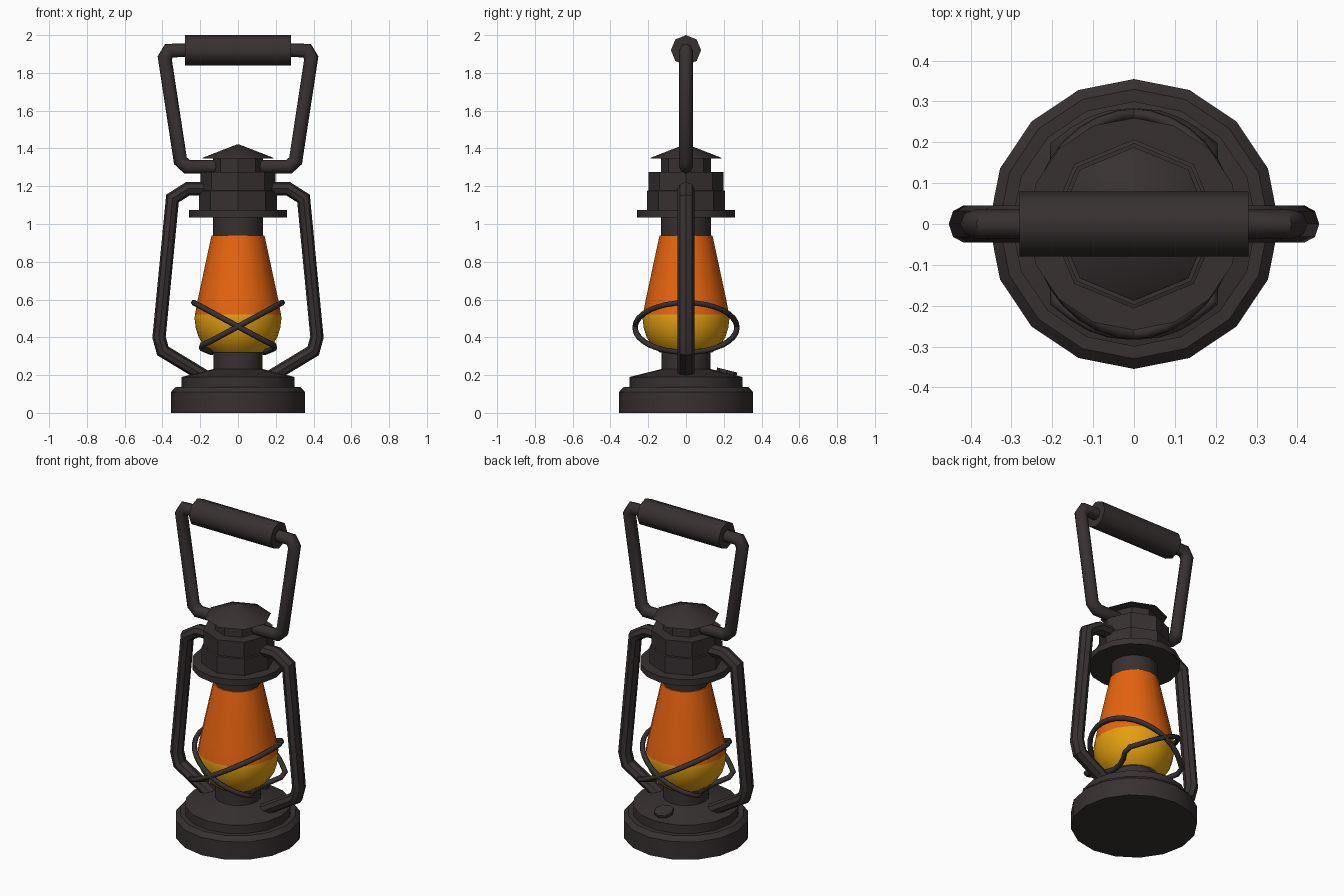
import bpy, bmesh, math
from mathutils import Vector, Matrix

if "Cube" in bpy.data.objects:
    bpy.data.objects.remove(bpy.data.objects["Cube"])


def material(name, rgb):
    m = bpy.data.materials.new(name)
    m.diffuse_color = (*rgb, 1)
    m.use_nodes = True
    m.node_tree.nodes["Principled BSDF"].inputs["Base Color"].default_value = m.diffuse_color
    return m


IRON = material("dark_iron", (0.040, 0.030, 0.031))
ORANGE = material("orange_glass", (0.79, 0.127, 0.005))
YELLOW = material("yellow_glow", (0.77, 0.35, 0.005))


def finish(name, bm, mats, angle):
    bmesh.ops.recalc_face_normals(bm, faces=bm.faces)
    me = bpy.data.meshes.new(name)
    bm.to_mesh(me)
    bm.free()
    ob = bpy.data.objects.new(name, me)
    bpy.context.collection.objects.link(ob)
    for m in mats:
        me.materials.append(m)
    bpy.ops.object.select_all(action='DESELECT')
    bpy.context.view_layer.objects.active = ob
    ob.select_set(True)
    bpy.ops.object.shade_smooth_by_angle(angle=math.radians(angle))
    return ob


def skin(bm, rings, closed=False):
    """Bridge rings of points with quads; cap the ends if open."""
    vs = [[bm.verts.new(p) for p in r] for r in rings]
    n = len(vs[0])
    pairs = list(zip(vs, vs[1:])) + ([(vs[-1], vs[0])] if closed else [])
    for a, b in pairs:
        for i in range(n):
            j = (i + 1) % n
            bm.faces.new((a[i], a[j], b[j], b[i]))
    if not closed:
        bm.faces.new(vs[0])
        bm.faces.new(vs[-1])


def lathe(name, profile, sides, mats=(IRON,), angle=30, matrix=None, split=None):
    """Revolve (radius, z) points; faces below split take the second material."""
    bm = bmesh.new()
    skin(bm, [[(r * math.cos(2 * math.pi * i / sides), r * math.sin(2 * math.pi * i / sides), z)
               for i in range(sides)] for r, z in profile])
    if split:
        for f in bm.faces:
            f.material_index = int(f.calc_center_median().z < split)
    if matrix:
        bm.transform(matrix)
    return finish(name, bm, mats, angle)


def sweep(name, path, normal, r_normal, r_side, sides, angle, closed=False):
    """Mitred tube along a path that bends around the given normal, mirrored in x."""
    pts = [Vector(p) for p in path]
    n = len(pts)
    rings = []
    for i, p in enumerate(pts):
        prev = pts[i - 1] if i or closed else None
        nxt = pts[(i + 1) % n] if i < n - 1 or closed else None
        d0 = (p - prev).normalized() if prev else (nxt - p).normalized()
        d1 = (nxt - p).normalized() if nxt else d0
        t = (d0 + d1).normalized()
        a = (normal - t * normal.dot(t)).normalized()
        b = t.cross(a) / t.dot(d0)
        rings.append([p + a * r_normal * math.cos(2 * math.pi * k / sides)
                      + b * r_side * math.sin(2 * math.pi * k / sides) for k in range(sides)])
    bm = bmesh.new()
    skin(bm, rings, closed)
    ob = finish(name, bm, [IRON], angle)
    mod = ob.modifiers.new("mirror", 'MIRROR')
    mod.use_mirror_merge = False
    return ob


# Fuel tank base with burner neck
lathe("base", [(0.355, 0), (0.355, 0.11), (0.33, 0.137), (0.30, 0.137), (0.30, 0.19),
               (0.13, 0.232), (0.13, 0.33)], 16)

# Filler cap lying on the sloped tank top, at the back
lathe("filler_cap", [(0.055, -0.02), (0.055, 0.014)], 8,
      matrix=Matrix.Translation((0, 0.215, 0.213)) @ Matrix.Rotation(math.radians(-14), 4, 'X'))

# Glass globe: yellow below, orange above
lathe("glass_globe", [(0.14, 0.32), (0.18, 0.355), (0.208, 0.40), (0.224, 0.45), (0.23, 0.50),
                      (0.228, 0.52), (0.213, 0.60), (0.14, 0.94)], 16,
      (ORANGE, YELLOW), 40, split=0.52)

# Upper collar, rim and chimney
lathe("collar", [(0.132, 0.93), (0.132, 1.05)], 16)
lathe("rim", [(0.26, 1.035), (0.26, 1.073)], 16)
lathe("hood", [(0.207, 1.06), (0.207, 1.175), (0.198, 1.178), (0.198, 1.275)], 8)
lathe("chimney", [(0.132, 1.26), (0.132, 1.36)], 8)
lathe("chimney_cap", [(0.188, 1.348), (0.184, 1.352), (0.004, 1.422)], 8)

# Side frame tubes
Y = Vector((0, 1, 0))
sweep("side_frame", [(0.15, 0, 1.187), (0.265, 0, 1.187), (0.347, 0, 1.135),
                     (0.418, 0, 0.40), (0.398, 0, 0.328), (0.17, 0, 0.19)],
      Y, 0.045, 0.035, 8, 30)

# Carrying bail and its grip
sweep("bail", [(0.1, 0, 1.303), (0.27, 0, 1.303), (0.305, 0, 1.335),
               (0.388, 0, 1.88), (0.365, 0, 1.918), (0.25, 0, 1.92)],
      Y, 0.036, 0.036, 8, 50)
lathe("grip", [(0.08, -0.28), (0.08, 0.28)], 8, angle=50,
      matrix=Matrix.Translation((0, 0, 1.92)) @ Matrix.Rotation(math.pi / 2, 4, 'Y'))

# Crossed guard wires: tilted loops that hook under the globe
loop = []
for i in range(32):
    t = 2 * math.pi * i / 32
    u = -math.cos(t)
    x = -0.235 + 0.245 * (u + 1)
    if u > 0.6:
        x = 0.157 + 0.04 * math.sin((u - 0.6) / 0.4 * math.pi * 1.15)
    loop.append((x, 0.27 * math.sin(t), 0.452 - 0.132 * u))
sweep("guard_wire", loop, Vector((1, 0, 1.82)).normalized(), 0.015, 0.015, 6, 65, closed=True)
